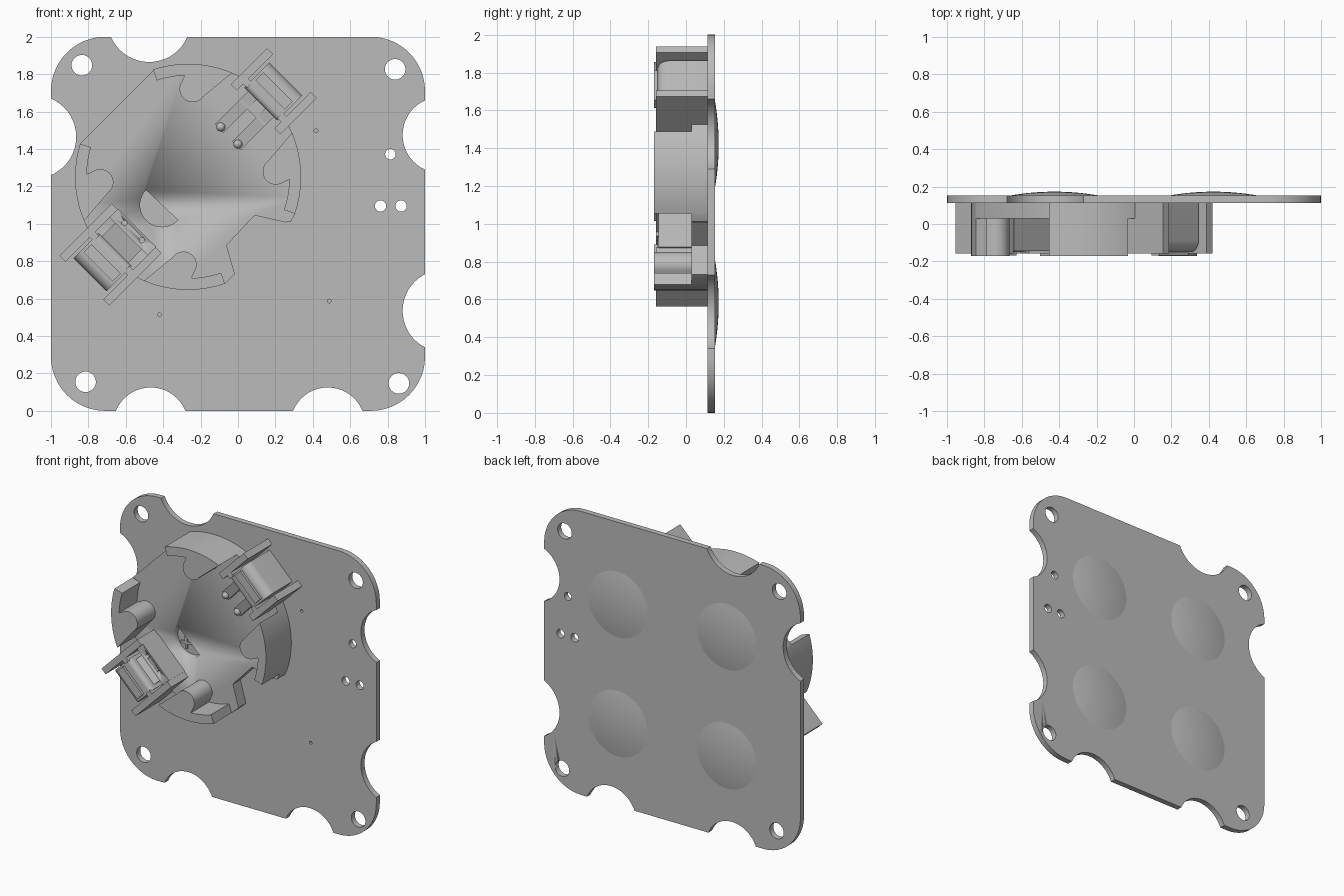
import bpy, bmesh, math
from math import radians, cos, sin, pi
from mathutils import Matrix, Vector

if "Cube" in bpy.data.objects:
    bpy.data.objects.remove(bpy.data.objects["Cube"])

grey = bpy.data.materials.new("plain grey")
grey.use_nodes = True
grey.diffuse_color = (0.5, 0.5, 0.5, 1)
grey.node_tree.nodes["Principled BSDF"].inputs["Base Color"].default_value = (0.5, 0.5, 0.5, 1)

# Local frames: x and y lie in the board plane, z points out of the front
UPRIGHT = Matrix.Rotation(pi / 2, 4, 'X')
HOLDER = Matrix.Translation((-0.267, 0, 1.251)) @ UPRIGHT


def arc(cx, cy, r, a0, a1, n=12):
    return [(cx + r * cos(radians(a0 + (a1 - a0) * i / n)),
             cy + r * sin(radians(a0 + (a1 - a0) * i / n))) for i in range(n + 1)]


def add_prism(bm, pts, z0, z1):
    low = [bm.verts.new((x, y, z0)) for x, y in pts]
    high = [bm.verts.new((x, y, z1)) for x, y in pts]
    bm.faces.new(low)
    bm.faces.new(high)
    for i in range(len(pts)):
        j = (i + 1) % len(pts)
        bm.faces.new((low[i], low[j], high[j], high[i]))


def finish(name, bm, frame):
    bmesh.ops.recalc_face_normals(bm, faces=bm.faces)
    bm.transform(frame)
    mesh = bpy.data.meshes.new(name)
    bm.to_mesh(mesh)
    bm.free()
    mesh.materials.append(grey)
    ob = bpy.data.objects.new(name, mesh)
    bpy.context.collection.objects.link(ob)
    bpy.ops.object.select_all(action='DESELECT')
    ob.select_set(True)
    bpy.context.view_layer.objects.active = ob
    bpy.ops.object.shade_smooth_by_angle(angle=radians(30))
    return ob


def prism(name, outlines, z0, z1, frame):
    bm = bmesh.new()
    for pts in outlines:
        add_prism(bm, pts, z0, z1)
    return finish(name, bm, frame)


def rect(x0, x1, y0, y1):
    return [(x0, y0), (x1, y0), (x1, y1), (x0, y1)]


def circle(x, y, r, n=32):
    return arc(x, y, r, 0, 360, n)[:-1]


def cut(ob, cutter):
    cutter.hide_render = True
    mod = ob.modifiers.new("cut", 'BOOLEAN')
    mod.operation, mod.solver, mod.object = 'DIFFERENCE', 'EXACT', cutter
    bpy.context.view_layer.objects.active = ob
    bpy.ops.object.modifier_apply(modifier=mod.name)
    bpy.data.objects.remove(cutter)


# Board: rounded square with edge notches, mounting holes and pinholes
R = 0.29
board = prism("board", [arc(1 - R, 2 - R, R, 0, 90) + arc(R - 1, 2 - R, R, 90, 180)
                        + arc(R - 1, R, R, 180, 270) + arc(1 - R, R, R, 270, 360)],
              -0.153, -0.113, UPRIGHT)
notches = [(-0.475, 2.088, 0.223), (-1.088, 1.465, 0.223), (1.083, 1.475, 0.203),
           (1.1, 0.535, 0.22), (-0.467, -0.075, 0.2), (0.48, -0.075, 0.2)]
holes = [(-0.835, 1.848, 0.055), (0.84, 1.826, 0.055), (-0.815, 0.155, 0.055),
         (0.86, 0.147, 0.055), (0.815, 1.372, 0.028), (0.762, 1.095, 0.03),
         (0.872, 1.095, 0.03), (0.417, 1.497, 0.01), (0.488, 0.587, 0.01),
         (-0.42, 0.514, 0.01)]
cut(board, prism("hole_cutter", [circle(*c, 48) for c in notches + holes], -0.3, 0, UPRIGHT))

# Shallow domed feet on the back
for x in (-0.425, 0.425):
    for z in (0.58, 1.42):
        bm = bmesh.new()
        radius, height, steps = 0.237, 0.021, 8
        rows = [bm.verts.new((radius * i / steps, 0, -0.152 - height * (1 - (i / steps) ** 2)))
                for i in range(steps + 1)]
        edges = [bm.edges.new(pair) for pair in zip(rows, rows[1:])]
        bmesh.ops.spin(bm, geom=rows + edges, angle=2 * pi, steps=48,
                       axis=(0, 0, 1), cent=(0, 0, 0))
        bmesh.ops.remove_doubles(bm, verts=bm.verts, dist=0.0001)
        # normals of the open cap must point backwards
        bmesh.ops.recalc_face_normals(bm, faces=bm.faces)
        if sum(f.normal.z for f in bm.faces) > 0:
            bmesh.ops.reverse_faces(bm, faces=bm.faces)
        bm.transform(Matrix.Translation((x, 0, z)) @ UPRIGHT)
        mesh = bpy.data.meshes.new("back_dome")
        bm.to_mesh(mesh)
        bm.free()
        mesh.materials.append(grey)
        mesh.shade_smooth()
        bpy.context.collection.objects.link(bpy.data.objects.new("back_dome", mesh))

# Holder base: disc with one flat side and a stepped notch
RO, RI = 0.604, 0.542
outline = arc(0, 0, RO, 163, 289, 40)
outline += [(0.25, -0.52), (0.206, -0.366), (0.356, -0.206), (0.52, -0.243), (0.55, -0.24)]
outline += arc(0, 0, RO, -20, 107, 40)
base = prism("holder_base", [outline], -0.114, -0.03, HOLDER)

# Half-moon recess with a raised cross
moon = arc(-0.14, -0.15, 0.117, 137, 317, 20)
cut(base, prism("recess_cutter", [moon], -0.08, 0.1, HOLDER))
cross = HOLDER @ Matrix.Translation((-0.19, -0.195, 0)) @ Matrix.Rotation(radians(2), 4, 'Z')
s, t = 0.042, 0.009
plus = [(t, t), (t, s), (-t, s), (-t, t), (-s, t), (-s, -t),
        (-t, -t), (-t, -s), (t, -s), (t, -t), (s, -t), (s, t)]
prism("recess_cross", [plus], -0.081, -0.072, cross)


# Four curved walls, each thickened into a rounded tab beside a clip
def wall(name, thin, clip, tab):
    d = 1 if clip > thin else -1
    tx, ty = 0.47 * cos(radians(tab)), 0.47 * sin(radians(tab))
    pts = arc(0, 0, RO, thin, clip, 24)
    pts += arc(tx, ty, 0.07, tab + d * 122, tab + d * 300, 16)
    pts += arc(0, 0, RI, tab - d * 5, thin, 12)
    prism(name, [pts], -0.114, 0.17, HOLDER)


wall("top_wall", 108, 67, 87)
wall("right_wall", -19, 23, 3.5)
wall("left_wall", 163, 203, 183.5)
wall("bottom_wall", 289, 247, 267)


# Contact clips on the diagonal: x runs outwards, y across, z to the front
def clip(prefix, angle, inner):
    frame = HOLDER @ Matrix.Rotation(radians(angle), 4, 'Z')
    side = frame @ Matrix.Rotation(pi / 2, 4, 'X')
    prism(prefix + "_clip_cheeks", [rect(inner, 0.785, d * 0.165 - 0.0225, d * 0.165 + 0.0225)
                                    for d in (-1, 1)], -0.114, 0.158, frame)
    prism(prefix + "_clip_ribs", [rect(0.56, 0.60, d * 0.13 - 0.015, d * 0.13 + 0.015)
                                  for d in (-1, 1)], -0.114, 0.158, frame)
    body = [(0.55, -0.114), (0.74, -0.114)] + arc(0.68, 0.09, 0.06, 0, 90, 8)
    body += arc(0.58, 0.12, 0.03, 90, 180, 6)
    prism(prefix + "_clip_body", [body], -0.125, 0.125, side)
    prism(prefix + "_clip_band", [rect(0.62, 0.68, -0.11, 0.11)], 0.14, 0.168, frame)
    return frame, side


# Upper clip: two sloping spring fingers with ball tips
frame, side = clip("upper", 45, 0.51)
finger = [(0.30, -0.03), (0.56, 0.02), (0.56, 0.06), (0.30, 0.0)]
for d in (-1, 1):
    prism("spring_finger", [finger], d * 0.065 - 0.032, d * 0.065 + 0.032, side)
    bm = bmesh.new()
    bmesh.ops.create_uvsphere(bm, u_segments=16, v_segments=10, radius=0.024)
    bm.transform(Matrix.Translation((0.312, d * 0.065, 0.005)))
    finish("finger_tip", bm, frame)
prism("finger_bridge", [rect(0.48, 0.56, -0.097, 0.097)], -0.03, 0.045, frame)

# Lower clip: crossbar with two pin holes and a slanted contact in the gap
frame, side = clip("lower", 225, 0.39)
bar = prism("lower_clip_crossbar", [rect(0.385, 0.45, -0.145, 0.145)], -0.03, 0.145, frame)
cut(bar, prism("pin_cutter", [circle(0.414, d * 0.065, 0.014, 16) for d in (-1, 1)],
               0.06, 0.3, frame))
prism("slanted_contact", [[(0.45, -0.03), (0.55, -0.03), (0.55, 0.10), (0.45, 0.0)]],
      -0.1, 0.1, side)
